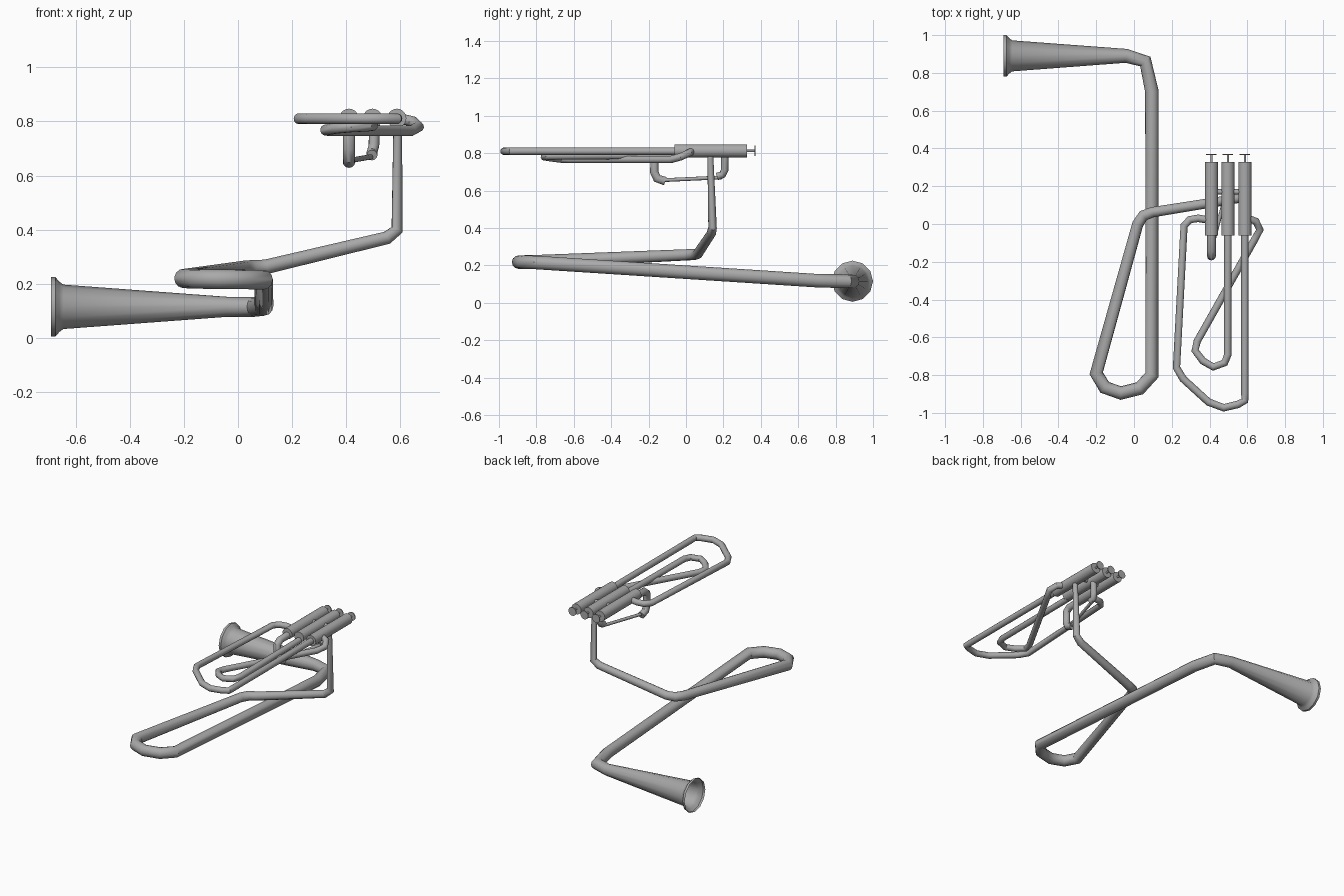
import bpy, math
from mathutils import Vector

if "Cube" in bpy.data.objects:
    bpy.data.objects.remove(bpy.data.objects["Cube"])

metal = bpy.data.materials.new("grey_metal")
metal.diffuse_color = (0.4, 0.4, 0.4, 1)
metal.use_nodes = True
metal.node_tree.nodes["Principled BSDF"].inputs["Base Color"].default_value = metal.diffuse_color


def tube(name, pts, caps=True):
    """Round tube swept along (x, y, z, radius) points."""
    cu = bpy.data.curves.new(name, 'CURVE')
    cu.dimensions = '3D'
    cu.bevel_depth = 1.0
    cu.bevel_resolution = 4
    cu.use_fill_caps = caps
    sp = cu.splines.new('POLY')
    sp.points.add(len(pts) - 1)
    for p, (x, y, z, r) in zip(sp.points, pts):
        p.co = (x, y, z, 1)
        p.radius = r
    tmp = bpy.data.objects.new(name + "_path", cu)
    bpy.context.collection.objects.link(tmp)
    bpy.context.view_layer.update()
    me = bpy.data.meshes.new_from_object(tmp)
    bpy.data.objects.remove(tmp)
    finish(bpy.data.objects.new(name, me), True)


def finish(ob, link=False):
    if link:
        bpy.context.collection.objects.link(ob)
    ob.data.materials.clear()
    ob.data.materials.append(metal)
    bpy.ops.object.select_all(action='DESELECT')
    ob.select_set(True)
    bpy.context.view_layer.objects.active = ob
    bpy.ops.object.shade_smooth_by_angle(angle=math.radians(40))


def cyl_y(name, x, y0, y1, z, r, n=20):
    bpy.ops.mesh.primitive_cylinder_add(vertices=n, radius=r, depth=y1 - y0,
        location=(x, (y0 + y1) / 2, z), rotation=(math.pi / 2, 0, 0))
    ob = bpy.context.object
    ob.name = name
    finish(ob)


def fixed(r, pts):
    return [(*p, r) for p in pts]


# bell, long folded tube and lead-up pipe to the valves
tube("bell_and_main_tube", [
    (-.69, .89, .115, .11), (-.675, .89, .115, .11), (-.66, .89, .115, .093),
    (-.645, .89, .115, .082), (-.04, .89, .115, .037),
    (.06, .86, .115, .037), (.095, .70, .118, .036),
    (.095, -.80, .215, .036), (.03, -.87, .216, .036), (-.07, -.895, .217, .036),
    (-.155, -.865, .218, .036), (-.2, -.79, .22, .036),
    (.02, .0, .256, .03), (.05, .045, .258, .03), (.10, .063, .262, .028),
    (.55, .135, .37, .025), (.588, .142, .40, .023), (.59, .13, .79, .016)], False)

# three valves with pistons and buttons
VX = (.41, .497, .587)
for i, x in enumerate(VX, 1):
    cyl_y(f"valve_{i}", x, -.062, .327, .812, .035)
    cyl_y(f"piston_stem_{i}", x, .32, .368, .812, .006, 10)
    cyl_y(f"piston_button_{i}", x, .365, .371, .812, .028)
tube("valve_link", fixed(.014, [(.41, .17, .812), (.59, .17, .812)]))

# long outer slide
tube("long_slide", fixed(.02, [
    (.587, -.05, .81), (.587, -.90, .81), (.587, -.935, .81), (.55, -.955, .81),
    (.475, -.973, .81), (.395, -.943, .81), (.26, -.82, .81), (.225, -.76, .81),
    (.265, -.01, .81), (.295, .023, .81), (.34, .03, .81), (.40, .02, .81)]))

# shorter slide, tilted and passing under the long one
tube("short_slide", fixed(.02, [
    (.497, -.05, .79), (.497, -.69, .785), (.48, -.735, .783), (.42, -.757, .78),
    (.365, -.725, .775), (.323, -.67, .768), (.335, -.62, .766),
    (.64, -.08, .766), (.667, -.03, .78), (.645, .015, .80), (.60, .03, .81)]))

# small slide hanging below the first valve, joined by a thin rod
tube("small_slide_front", fixed(.023, [
    (.41, -.04, .80), (.41, -.14, .80), (.41, -.167, .78), (.41, -.17, .70),
    (.41, -.155, .665), (.41, -.11, .65)]))
tube("small_slide_rod", fixed(.01, [(.41, -.13, .655), (.495, .19, .67)]))
tube("small_slide_back", fixed(.02, [
    (.495, .165, .675), (.495, .195, .685), (.502, .207, .71), (.505, .208, .79)]))
